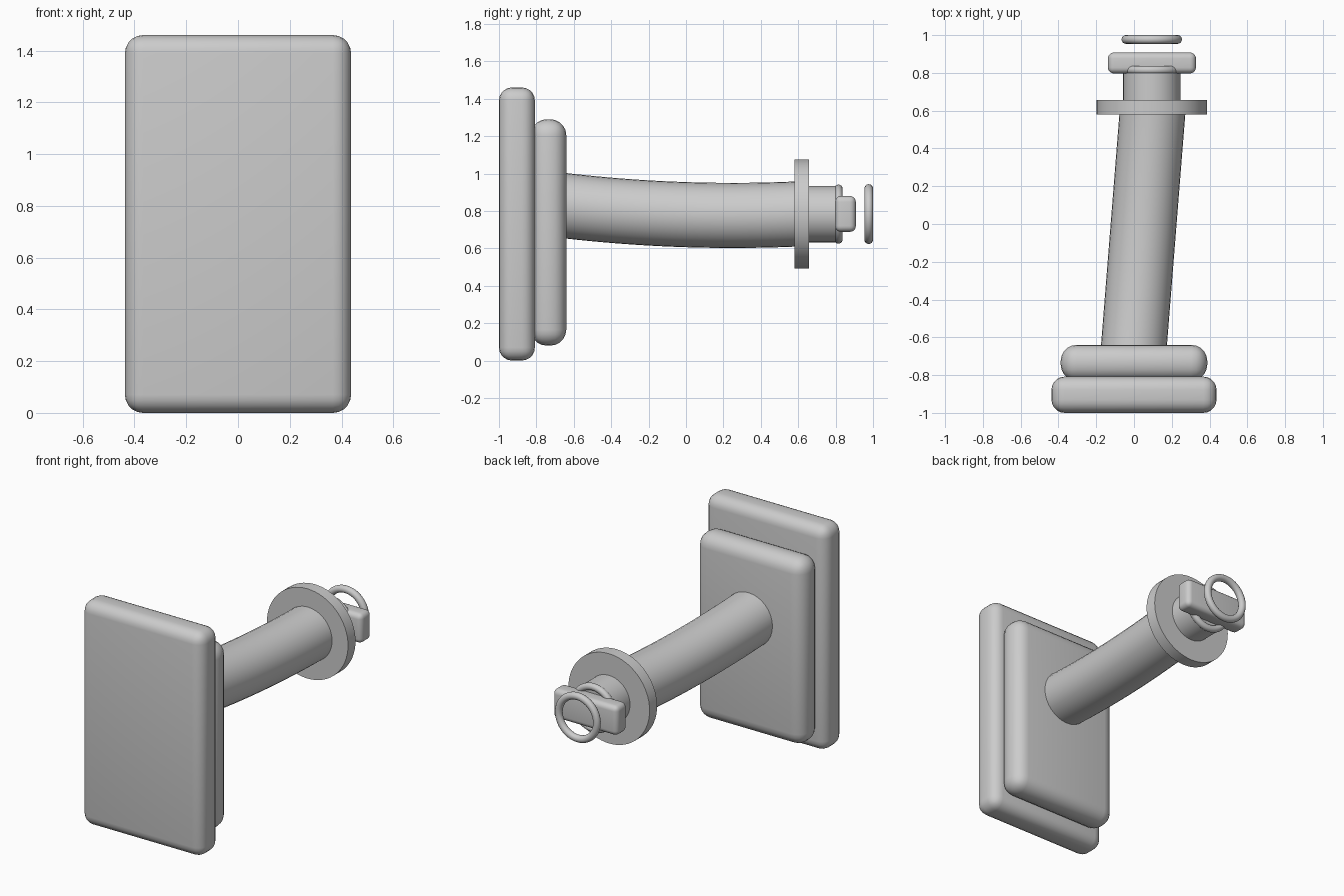
import bpy
from math import pi, radians

if "Cube" in bpy.data.objects:
    bpy.data.objects.remove(bpy.data.objects["Cube"])

CX, CZ = 0.094, 0.783  # axis of the outer end fittings


def smooth(ob):
    bpy.ops.object.select_all(action='DESELECT')
    ob.select_set(True)
    bpy.context.view_layer.objects.active = ob
    bpy.ops.object.shade_smooth_by_angle(angle=radians(35))


def rounded_box(name, x0, x1, y0, y1, z0, z1, r):
    bpy.ops.mesh.primitive_cube_add(size=1, location=((x0 + x1) / 2, (y0 + y1) / 2, (z0 + z1) / 2))
    ob = bpy.context.object
    ob.name = name
    ob.scale = (x1 - x0, y1 - y0, z1 - z0)
    bpy.ops.object.transform_apply(location=False, rotation=False, scale=True)
    mod = ob.modifiers.new("round", 'BEVEL')
    mod.width, mod.segments = r, 5
    bpy.ops.object.modifier_apply(modifier=mod.name)
    smooth(ob)


def disc(name, r, y0, y1):
    bpy.ops.mesh.primitive_cylinder_add(vertices=64, radius=r, depth=y1 - y0,
                                        location=(CX, (y0 + y1) / 2, CZ), rotation=(pi / 2, 0, 0))
    bpy.context.object.name = name
    smooth(bpy.context.object)


def ring(name, outer, minor, y):
    bpy.ops.mesh.primitive_torus_add(major_radius=outer - minor, minor_radius=minor,
                                     major_segments=64, minor_segments=16,
                                     location=(CX, y, CZ), rotation=(pi / 2, 0, 0))
    bpy.context.object.name = name
    smooth(bpy.context.object)


# Stacked plates
rounded_box("front_plate", -0.437, 0.437, -1.0, -0.808, 0.0, 1.46, 0.07)
rounded_box("back_plate", -0.388, 0.388, -0.83, -0.64, 0.08, 1.29, 0.085)

# Gently sagging arm
curve = bpy.data.curves.new("arm", 'CURVE')
curve.dimensions = '3D'
curve.bevel_depth = 0.174
curve.bevel_resolution = 14
curve.use_fill_caps = True
spline = curve.splines.new('POLY')
N = 24
spline.points.add(N)
for i, p in enumerate(spline.points):
    y = -0.70 + 1.30 * i / N
    p.co = (0.097 * (y + 0.64) / 1.22, y, 0.776 + 0.0645 * (y - 0.25) ** 2, 1)
arm = bpy.data.objects.new("arm", curve)
bpy.context.collection.objects.link(arm)
bpy.ops.object.select_all(action='DESELECT')
arm.select_set(True)
bpy.context.view_layer.objects.active = arm
bpy.ops.object.convert(target='MESH')
smooth(bpy.context.object)

# End fittings
disc("flange", 0.292, 0.58, 0.657)
disc("neck", 0.151, 0.64, 0.82)
ring("neck_ring", 0.158, 0.022, 0.815)
rounded_box("cross_block", -0.138, 0.328, 0.797, 0.908, 0.688, 0.88, 0.032)
ring("end_ring", 0.16, 0.023, 0.977)
